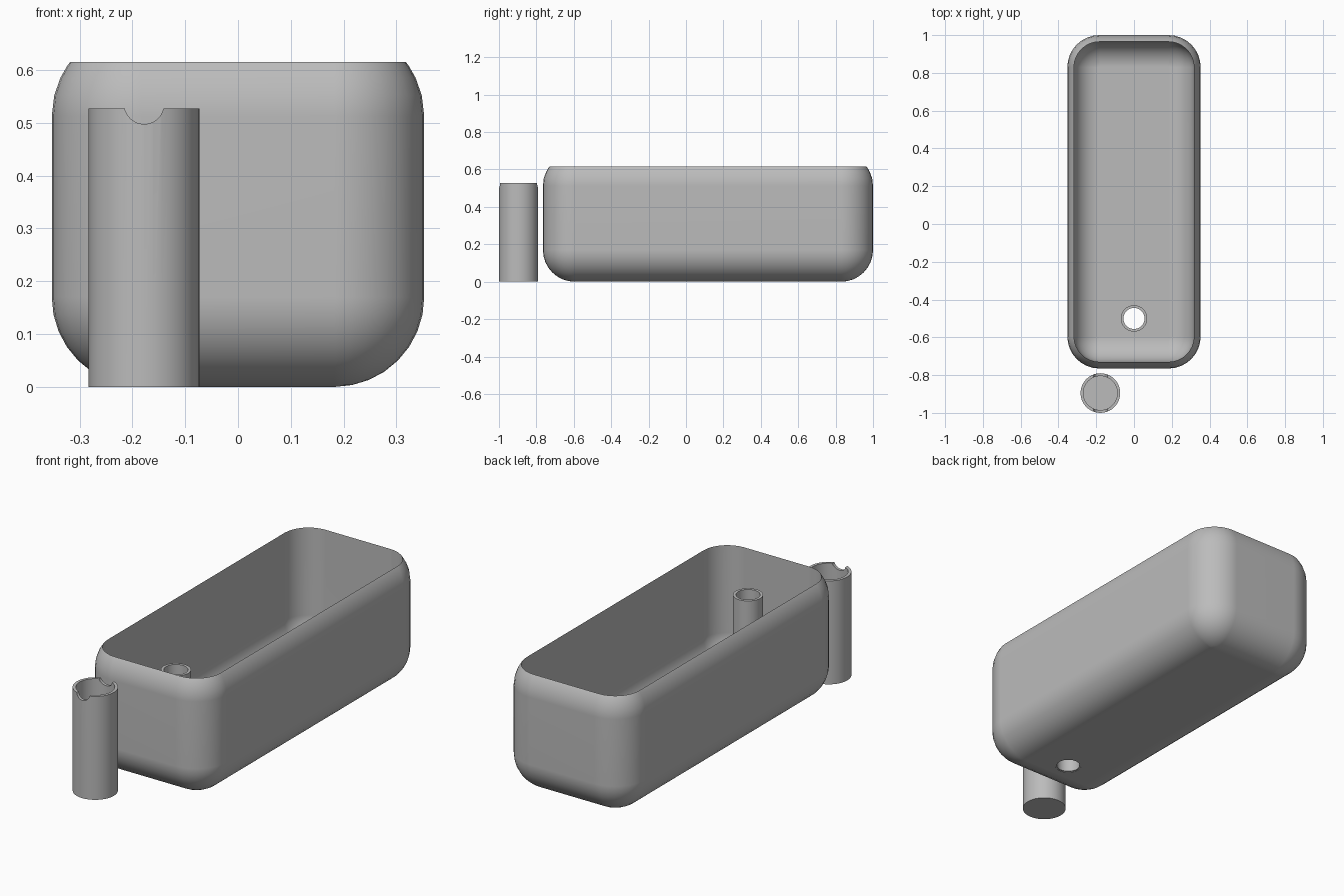
import bpy, bmesh
from math import sin, cos, pi, sqrt, radians

if "Cube" in bpy.data.objects:
    bpy.data.objects.remove(bpy.data.objects["Cube"], do_unlink=True)

grey = bpy.data.materials.new("plain grey")
grey.use_nodes = True
grey.diffuse_color = (0.5, 0.5, 0.5, 1)
grey.node_tree.nodes["Principled BSDF"].inputs["Base Color"].default_value = (0.5, 0.5, 0.5, 1)


def loft(name, rings, cap=True, closed=False):
    """Skin a list of equal-length point rings; cap the ends or close the loop."""
    bm = bmesh.new()
    loops = [[bm.verts.new(p) for p in ring] for ring in rings]
    pairs = list(zip(loops, loops[1:]))
    if closed:
        pairs.append((loops[-1], loops[0]))
    for a, b in pairs:
        for i in range(len(a)):
            j = (i + 1) % len(a)
            bm.faces.new((a[i], a[j], b[j], b[i]))
    if cap and not closed:
        bm.faces.new(loops[0])
        bm.faces.new(loops[-1])
    bmesh.ops.recalc_face_normals(bm, faces=bm.faces)
    mesh = bpy.data.meshes.new(name)
    bm.to_mesh(mesh)
    bm.free()
    mesh.materials.append(grey)
    obj = bpy.data.objects.new(name, mesh)
    bpy.context.collection.objects.link(obj)
    return obj


def circle(r, z, n=40):
    return [(r * cos(2 * pi * i / n), r * sin(2 * pi * i / n), z) for i in range(n)]


def rounded_rect(cx, cy, r, z, n=8):
    """Rounded rectangle: core half sizes cx, cy grown by radius r."""
    pts = []
    for k, (sx, sy) in enumerate(((1, 1), (-1, 1), (-1, -1), (1, -1))):
        for i in range(n + 1):
            a = (k + i / n) * pi / 2
            pts.append((sx * cx + r * cos(a), sy * cy + r * sin(a), z))
    return pts


def cut(obj, cutter):
    cutter.hide_render = True
    mod = obj.modifiers.new("cut", "BOOLEAN")
    mod.operation = "DIFFERENCE"
    mod.solver = "EXACT"
    mod.object = cutter
    bpy.context.view_layer.objects.active = obj
    bpy.ops.object.modifier_apply(modifier=mod.name)
    bpy.data.objects.remove(cutter, do_unlink=True)


def smooth(obj):
    bpy.ops.object.select_all(action="DESELECT")
    obj.select_set(True)
    bpy.context.view_layer.objects.active = obj
    bpy.ops.object.shade_smooth_by_angle(angle=radians(30))
    mod = obj.modifiers.new("flat normals", "WEIGHTED_NORMAL")
    mod.keep_sharp = True


# Tub: rounded outside curving in at the top to meet a straight-walled cavity
HALF_X, HALF_Y, MID_Y, TOP = 0.353, 0.8825, 0.1175, 0.616
R, WALL, STEPS = 0.17, 0.035, 8
INNER_R = R - WALL
cx, cy = HALF_X - R, HALF_Y - R
shoulder = TOP - sqrt(R * R - INNER_R * INNER_R)
top_angle = math_end = None
rings = []
for i in range(STEPS + 1):                      # outer bottom curve
    a = max(i / STEPS, 0.01) * pi / 2
    rings.append(rounded_rect(cx, cy, R * sin(a), R - R * cos(a)))
for i in range(5):                              # outer shoulder up to the rim
    z = (TOP - shoulder) * sin(i / 4 * pi / 2) if i < 4 else TOP - shoulder
    rings.append(rounded_rect(cx, cy, sqrt(R * R - z * z), shoulder + z))
for i in range(STEPS + 1):                      # cavity floor curve
    a = max(1 - i / STEPS, 0.01) * pi / 2
    rings.append(rounded_rect(cx, cy, INNER_R * sin(a), R - INNER_R * cos(a)))
tub = loft("tub", rings)
tub.location.y = MID_Y
bpy.context.view_layer.update()

# Drain hole through the tub floor
DRAIN_Y = -0.5
drill = loft("drain_cutter", [circle(0.063, -0.1), circle(0.063, 0.1)])
drill.location.y = DRAIN_Y
bpy.context.view_layer.update()
cut(tub, drill)
smooth(tub)

# Open standpipe rising from the drain
pipe = loft("standpipe", [circle(0.07, 0.002), circle(0.07, 0.512),
                          circle(0.056, 0.512), circle(0.056, 0.002)], closed=True)
pipe.location.y = DRAIN_Y
smooth(pipe)

# Separate cup with a closed base and two rim notches
cup = loft("cup", [circle(0.105, 0), circle(0.105, 0.527),
                   circle(0.09, 0.527), circle(0.09, 0.018)])
cup.location = (-0.178, -0.895, 0)
notch = loft("notch_cutter", [circle(0.0375, -0.2), circle(0.0375, 0.2)])
notch.rotation_euler.x = pi / 2
notch.location = (-0.178, -0.895, 0.5355)
bpy.context.view_layer.update()
cut(cup, notch)
smooth(cup)
